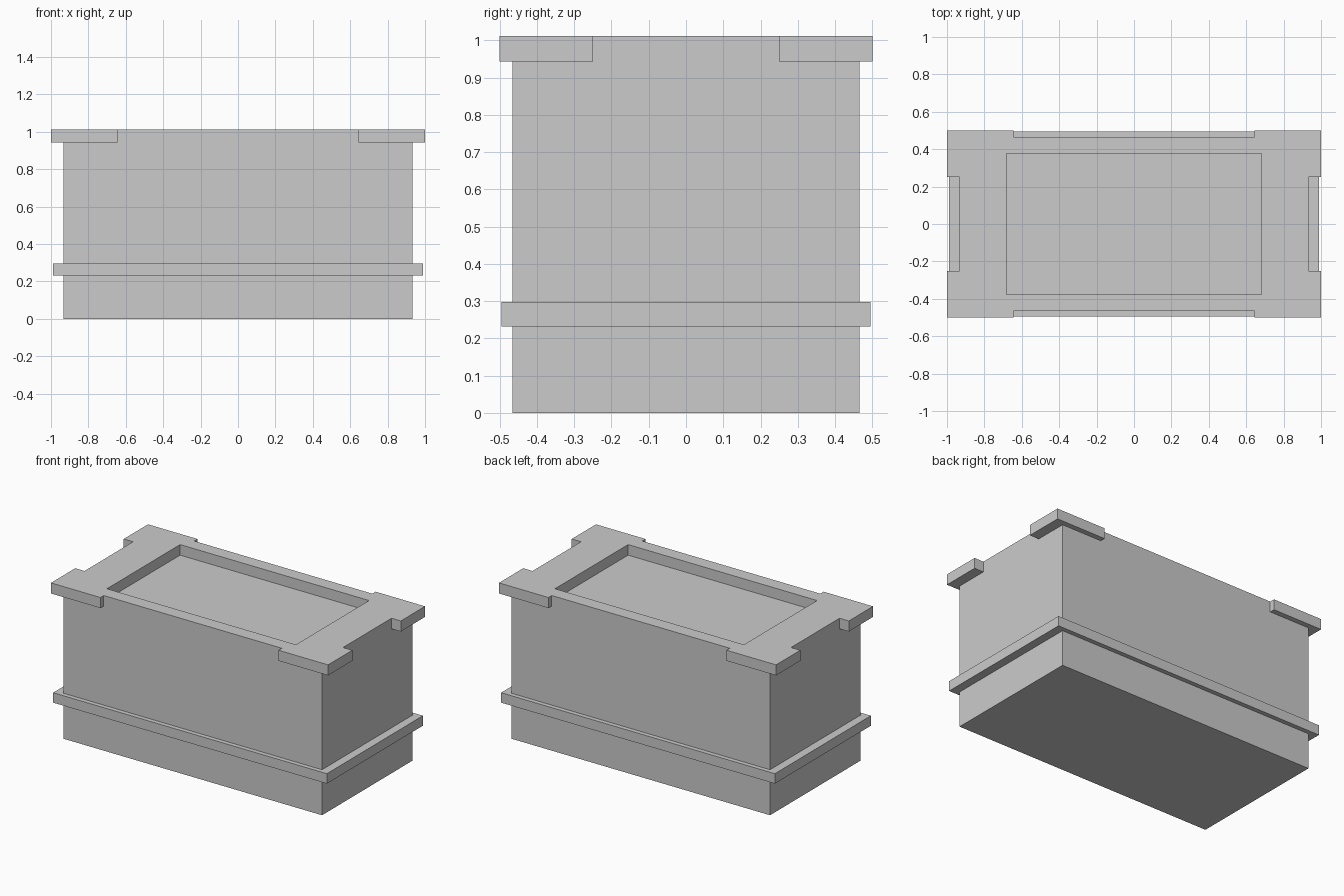
import bpy
import bmesh

if "Cube" in bpy.data.objects:
    bpy.data.objects.remove(bpy.data.objects["Cube"])

BX, BY = 0.933, 0.466          # body half sizes
TOP, CAP_Z = 1.012, 0.943      # top surface and underside of the corner caps


def finish(name, bm):
    bmesh.ops.recalc_face_normals(bm, faces=bm.faces)
    mesh = bpy.data.meshes.new(name)
    bm.to_mesh(mesh)
    bm.free()
    obj = bpy.data.objects.new(name, mesh)
    bpy.context.collection.objects.link(obj)
    return obj


def rect_loft(name, loops, closed=False):
    """Join stacked rectangles (half x, half y, z); cap the ends or close into a ring."""
    bm = bmesh.new()
    rows = [[bm.verts.new((sx * x, sy * y, z))
             for sx, sy in ((-1, -1), (1, -1), (1, 1), (-1, 1))]
            for x, y, z in loops]
    pairs = list(zip(rows, rows[1:]))
    if closed:
        pairs.append((rows[-1], rows[0]))
    else:
        bm.faces.new(rows[0])
        bm.faces.new(rows[-1])
    for a, b in pairs:
        for i in range(4):
            j = (i + 1) % 4
            bm.faces.new((a[i], a[j], b[j], b[i]))
    return finish(name, bm)


def prism(name, outline, z0, z1):
    bm = bmesh.new()
    face = bm.faces.new([bm.verts.new((x, y, z0)) for x, y in outline])
    result = bmesh.ops.extrude_face_region(bm, geom=[face], use_keep_orig=True)
    verts = [v for v in result["geom"] if isinstance(v, bmesh.types.BMVert)]
    bmesh.ops.translate(bm, verts=verts, vec=(0, 0, z1 - z0))
    return finish(name, bm)


# Box body with a recessed panel in the top
rect_loft("crate_body", [(BX, BY, 0), (BX, BY, TOP),
                         (0.682, 0.377, TOP), (0.682, 0.377, CAP_Z)])

# Raised band around the lower part
rect_loft("lower_band", [(BX, BY, 0.232), (0.988, 0.495, 0.232),
                         (0.988, 0.495, 0.297), (BX, BY, 0.297)], closed=True)

# L-shaped corner caps, mirrored to all four corners
caps = prism("corner_caps", [(1, 0.25), (1, 0.5), (0.643, 0.5),
                             (0.643, BY), (BX, BY), (BX, 0.25)], CAP_Z, TOP)
mirror = caps.modifiers.new("mirror", "MIRROR")
mirror.use_axis = (True, True, False)
mirror.use_clip = False
